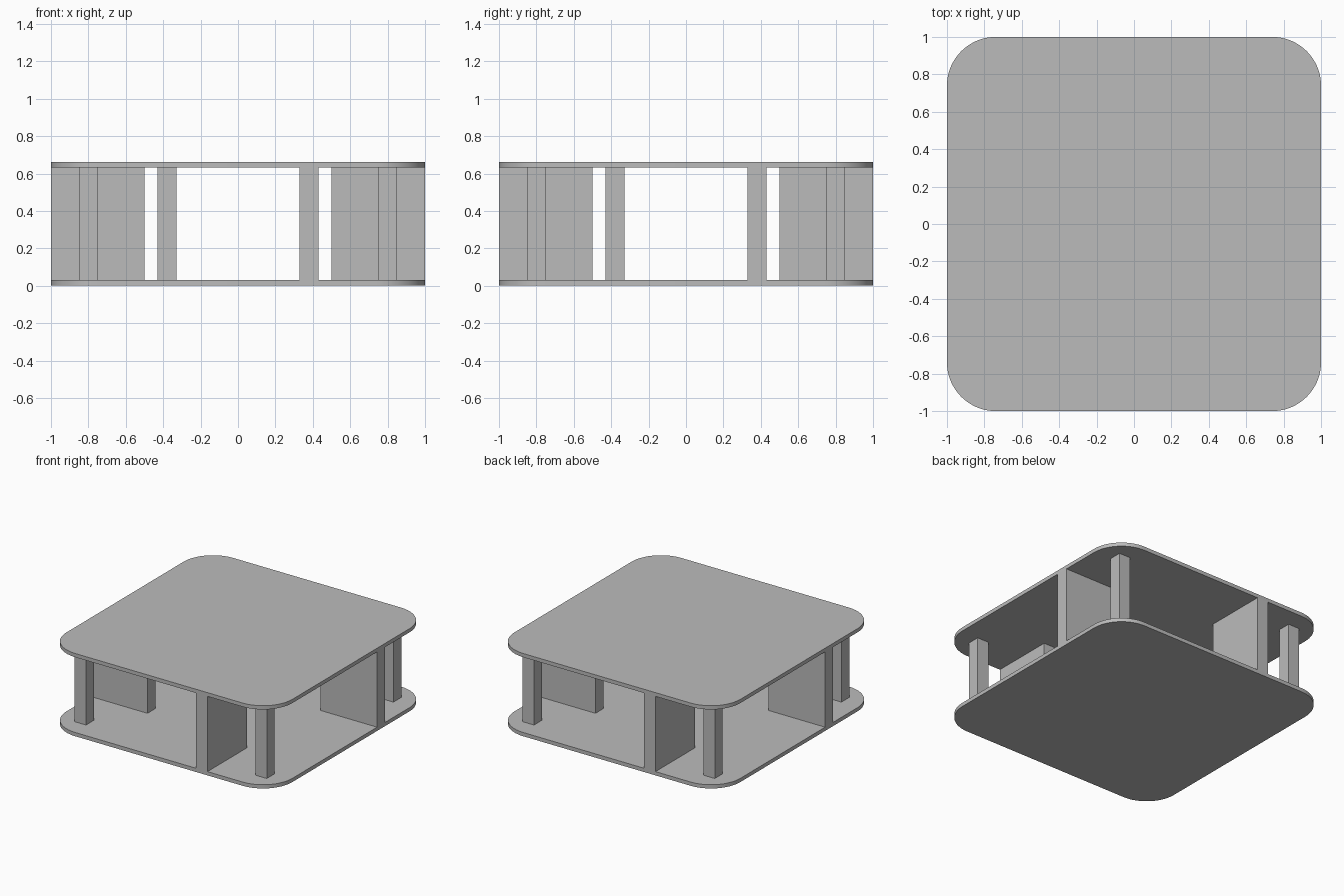
import bpy, bmesh
from math import pi, cos, sin, radians
from mathutils import Matrix

cube = bpy.data.objects.get("Cube")
if cube:
    bpy.data.objects.remove(cube)

PLATE, HEIGHT, RADIUS = 0.03, 0.662, 0.26

grey = bpy.data.materials.new("plain grey")
grey.use_nodes = True
colour = (0.5, 0.5, 0.5, 1)
grey.diffuse_color = colour
grey.node_tree.nodes["Principled BSDF"].inputs["Base Color"].default_value = colour


def finish(name, bm):
    mesh = bpy.data.meshes.new(name)
    bmesh.ops.recalc_face_normals(bm, faces=bm.faces)
    bm.to_mesh(mesh)
    bm.free()
    mesh.materials.append(grey)
    obj = bpy.data.objects.new(name, mesh)
    bpy.context.collection.objects.link(obj)
    return obj


def rounded_plate(name, z):
    """Square slab with rounded corners, extruded upward from z."""
    bm = bmesh.new()
    inner, steps = 1 - RADIUS, 16
    outline = []
    for corner, (sx, sy) in enumerate([(1, 1), (-1, 1), (-1, -1), (1, -1)]):
        for i in range(steps + 1):
            a = (corner + i / steps) * pi / 2
            outline.append(bm.verts.new((sx * inner + RADIUS * cos(a),
                                         sy * inner + RADIUS * sin(a), z)))
    face = bm.faces.new(outline)
    grown = bmesh.ops.extrude_face_region(bm, geom=[face])["geom"]
    bmesh.ops.translate(bm, vec=(0, 0, PLATE),
                        verts=[v for v in grown if isinstance(v, bmesh.types.BMVert)])
    obj = finish(name, bm)
    bpy.ops.object.select_all(action="DESELECT")
    obj.select_set(True)
    bpy.context.view_layer.objects.active = obj
    bpy.ops.object.shade_smooth_by_angle(angle=radians(30))


def upright(name, x, y, width, depth, turn):
    """Box between the plates, turned about the centre by quarter turns."""
    bm = bmesh.new()
    place = (Matrix.Rotation(turn * pi / 2, 4, "Z")
             @ Matrix.Translation((x, y, HEIGHT / 2))
             @ Matrix.Diagonal((width, depth, HEIGHT - 2 * PLATE, 1)))
    bmesh.ops.create_cube(bm, size=1, matrix=place)
    finish(name, bm)


# Floor and roof plates
rounded_plate("bottom_plate", 0)
rounded_plate("top_plate", HEIGHT - PLATE)

# Corner posts and divider walls, repeated as a pinwheel
for turn, side in enumerate(["front", "left", "back", "right"]):
    upright(f"{side}_corner_post", 0.8, -0.8, 0.1, 0.1, turn)
    upright(f"{side}_divider", 0.38, -0.75, 0.1, 0.5, turn)
